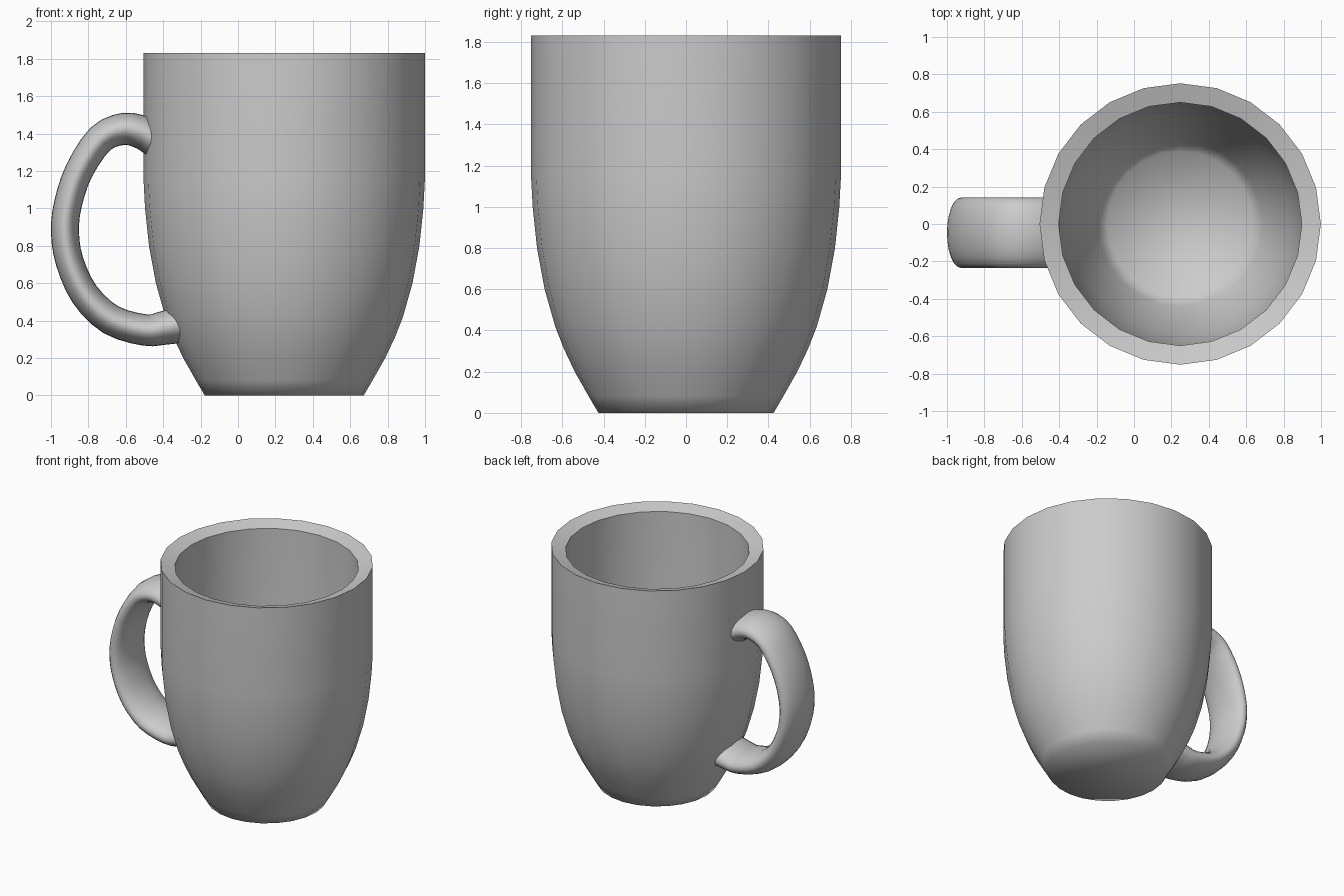
import bpy, bmesh
from math import sin, cos, pi, radians
from mathutils import Vector

if "Cube" in bpy.data.objects:
    bpy.data.objects.remove(bpy.data.objects["Cube"])

CX, SIDES = 0.247, 24


def loft(name, rings, angle):
    """Skin a list of vertex rings, cap both ends, shade smooth."""
    bm = bmesh.new()
    loops = [[bm.verts.new(p) for p in ring] for ring in rings]
    for a, b in zip(loops, loops[1:]):
        n = len(a)
        for i in range(n):
            j = (i + 1) % n
            bm.faces.new((a[i], a[j], b[j], b[i]))
    bm.faces.new(loops[0])
    bm.faces.new(loops[-1])
    bmesh.ops.recalc_face_normals(bm, faces=bm.faces)
    mesh = bpy.data.meshes.new(name)
    bm.to_mesh(mesh)
    bm.free()
    ob = bpy.data.objects.new(name, mesh)
    bpy.context.collection.objects.link(ob)
    bpy.ops.object.select_all(action='DESELECT')
    ob.select_set(True)
    bpy.context.view_layer.objects.active = ob
    bpy.ops.object.shade_smooth_by_angle(angle=radians(angle))
    return ob


def spline(pts, steps):
    """Catmull-Rom points through pts."""
    p = [2 * pts[0] - pts[1]] + pts + [2 * pts[-1] - pts[-2]]
    out = []
    for i in range(1, len(p) - 2):
        a, b, c, d = p[i - 1:i + 3]
        for s in range(steps):
            t = s / steps
            out.append(0.5 * (2 * b + (c - a) * t + (2 * a - 5 * b + 4 * c - d) * t * t
                              + (3 * b - a - 3 * c + d) * t ** 3))
    return out + [pts[-1]]


# Cup: outer wall, sloping rim, inner wall and floor as (radius, height)
profile = [(0.425, 0), (0.472, 0.08), (0.54, 0.2), (0.592, 0.31), (0.635, 0.42),
           (0.686, 0.6), (0.723, 0.8), (0.744, 1.0), (0.752, 1.15), (0.752, 1.832),
           (0.65, 1.80), (0.65, 1.15), (0.643, 1.0), (0.622, 0.8), (0.585, 0.6),
           (0.532, 0.42), (0.49, 0.3), (0.44, 0.19), (0.39, 0.1)]
rings = [[(CX + r * cos(2 * pi * k / SIDES), r * sin(2 * pi * k / SIDES), z)
          for k in range(SIDES)] for r, z in profile]
loft("cup", rings, 65)

# Handle: oval section swept along a curved path (x, z, half thickness)
path = [Vector(p) for p in [
    (-0.445, 1.37, 0.095), (-0.51, 1.405, 0.09), (-0.61, 1.425, 0.086),
    (-0.735, 1.372, 0.08), (-0.85, 1.2, 0.076), (-0.91, 1.02, 0.075),
    (-0.925, 0.87, 0.075), (-0.9, 0.715, 0.075), (-0.82, 0.54, 0.078),
    (-0.68, 0.405, 0.082), (-0.5, 0.35, 0.084), (-0.40, 0.36, 0.09), (-0.305, 0.38, 0.1)]]
pts = spline(path, 3)
rings = []
for i, p in enumerate(pts):
    t = pts[min(i + 1, len(pts) - 1)] - pts[max(i - 1, 0)]
    n = Vector((t.y, -t.x)).normalized()
    ring = []
    for k in range(24):
        a = 2 * pi * k / 24
        h = p.z * cos(a)
        ring.append((p.x + n.x * h, -0.047 + 0.188 * sin(a), p.y + n.y * h))
    rings.append(ring)
loft("handle", rings, 60)
